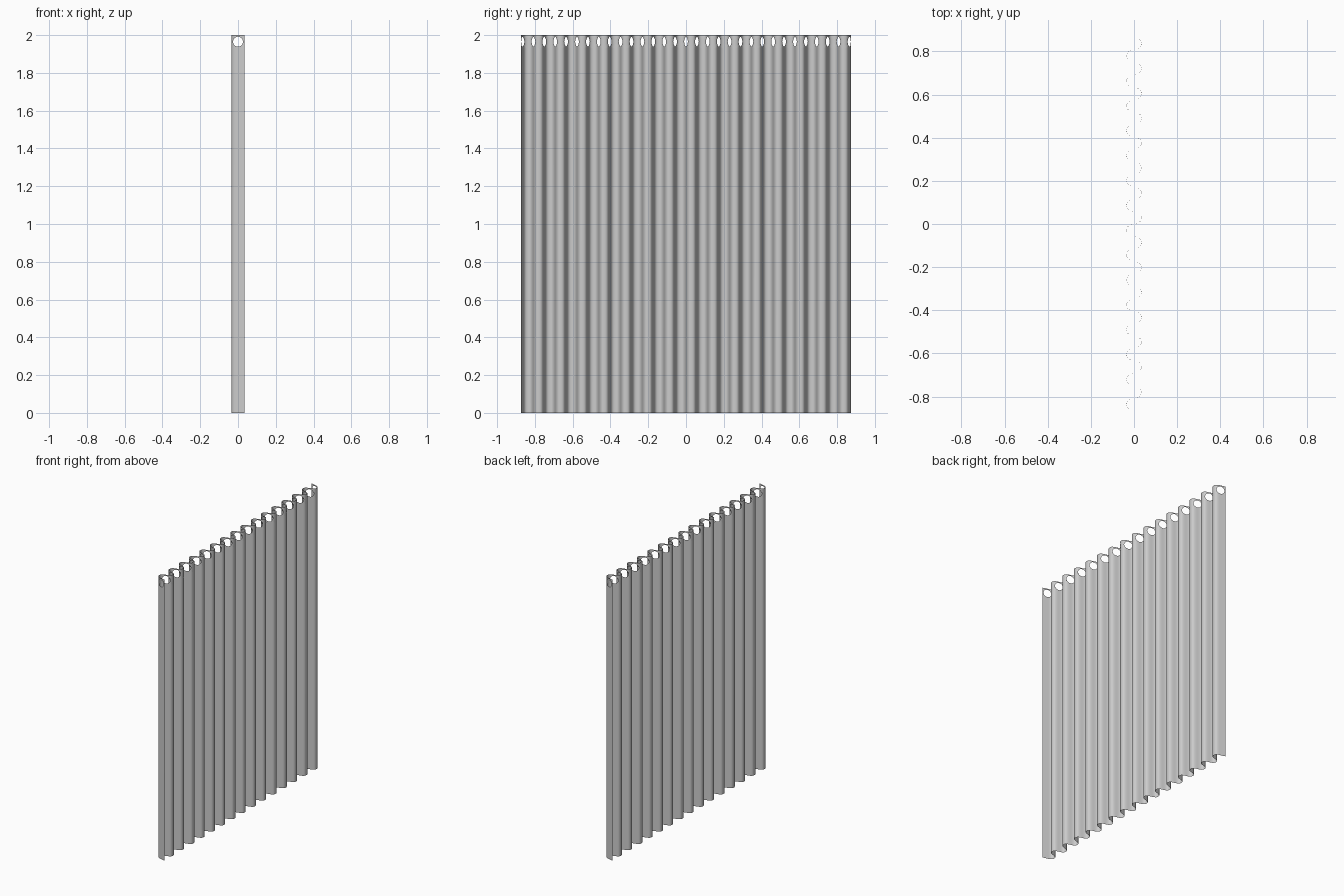
import bpy, bmesh, math

if "Cube" in bpy.data.objects:
    bpy.data.objects.remove(bpy.data.objects["Cube"])

HEIGHT, HALF_PITCH, DEPTH = 2.0, 0.0577, 0.034   # cloth height, fold spacing, fold depth
HOLE_R, HOLE_Z, BAND = 0.0265, 1.965, 0.035      # eyelet radius, height, half band
LAST, END_DY = 15, 0.009                         # outermost panel index, hem offset
N, SIDE, RINGS = 20, 4, 4


def fold(s, straight):
    """Pleat profile from crossing (s=0) to fold crest (s=+-1)."""
    sign, t = (1 if s >= 0 else -1), abs(s)
    if straight:
        return s * DEPTH, s * END_DY
    b1, b2, b3 = 3 * t * (1 - t) ** 2, 3 * t * t * (1 - t), t ** 3
    x = b1 * 0.026 + b2 * DEPTH + b3 * DEPTH
    y = b1 * 0.006 + b2 * 0.012 + b3 * HALF_PITCH / 2
    return sign * x, sign * y


def invert(x, straight):
    """Profile parameter at a given depth."""
    lo, hi = -1.0, 1.0
    for _ in range(30):
        mid = (lo + hi) / 2
        if fold(mid, straight)[0] < x:
            lo = mid
        else:
            hi = mid
    return lo


# outline of the eyelet band in (s, v), counter-clockwise
steps = [-1 + 2 * i / N for i in range(N + 1)]
rise = [-1 + 2 * i / SIDE for i in range(SIDE + 1)]
outline = ([(s, -1) for s in steps[:-1]] + [(1, v) for v in rise[:-1]]
           + [(-s, 1) for s in steps[:-1]] + [(-1, -v) for v in rise[:-1]])

bm = bmesh.new()
for k in range(-LAST, LAST + 1):
    flip = -1 if k % 2 else 1

    def is_end(s):
        return (k == LAST and s > 0) or (k == -LAST and s < 0)

    def vert(s, z):
        x, y = fold(s, is_end(s))
        return bm.verts.new((flip * x, k * HALF_PITCH + y, z))

    def quad(a, b, c, d):
        bm.faces.new((a, b, c, d) if flip > 0 else (d, c, b, a))

    # band around the round eyelet
    rings = []
    for r in range(RINGS + 1):
        f = r / RINGS
        ring = []
        for s, v in outline:
            a = math.atan2(v, s)
            hs = invert(HOLE_R * math.cos(a), is_end(math.cos(a)))
            hz = HOLE_R * math.sin(a)
            ring.append(vert(hs + (s - hs) * f, HOLE_Z + hz + (v * BAND - hz) * f))
        rings.append(ring)
    m = len(outline)
    for inner, outer in zip(rings, rings[1:]):
        for i in range(m):
            j = (i + 1) % m
            quad(inner[i], outer[i], outer[j], inner[j])

    # hanging cloth below the band
    top = [vert(s, HOLE_Z - BAND) for s in steps]
    low = [vert(s, 0) for s in steps]
    for i in range(N):
        quad(low[i], low[i + 1], top[i + 1], top[i])

bmesh.ops.remove_doubles(bm, verts=bm.verts[:], dist=1e-5)
bmesh.ops.recalc_face_normals(bm, faces=bm.faces[:])
for f in bm.faces:
    f.smooth = True
mesh = bpy.data.meshes.new("curtain")
bm.to_mesh(mesh)
bm.free()
curtain = bpy.data.objects.new("curtain", mesh)
bpy.context.collection.objects.link(curtain)
